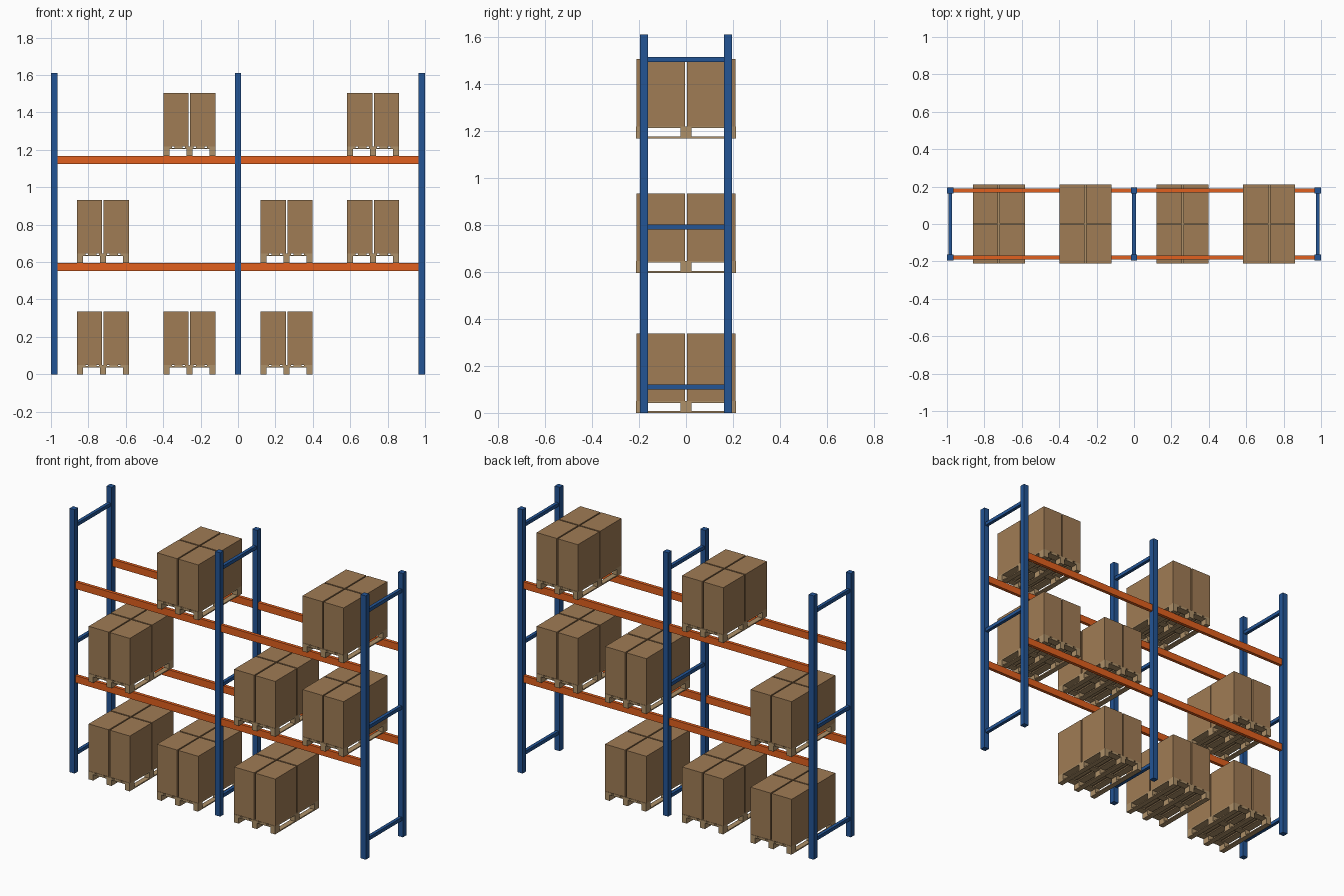
import bpy
import bmesh
from mathutils import Matrix, Vector

cube = bpy.data.objects.get("Cube")
if cube:
    bpy.data.objects.remove(cube, do_unlink=True)


def material(name, rgb):
    mat = bpy.data.materials.new(name)
    mat.use_nodes = True
    mat.diffuse_color = (*rgb, 1)
    mat.node_tree.nodes["Principled BSDF"].inputs["Base Color"].default_value = (*rgb, 1)
    return mat


def boxes_mesh(name, boxes, mat):
    """One mesh made of boxes, each given as (centre, size)."""
    bm = bmesh.new()
    for centre, size in boxes:
        bmesh.ops.create_cube(bm, size=1, matrix=Matrix.Translation(centre) @ Matrix.Diagonal((*size, 1)))
    mesh = bpy.data.meshes.new(name)
    bm.to_mesh(mesh)
    bm.free()
    mesh.materials.append(mat)
    return mesh


def place(name, mesh, location=(0, 0, 0)):
    obj = bpy.data.objects.new(name, mesh)
    obj.location = Vector(location)
    bpy.context.collection.objects.link(obj)
    return obj


blue = material("blue_steel", (0.017, 0.09, 0.3))
orange = material("orange_steel", (0.75, 0.115, 0.013))
card = material("cardboard", (0.35, 0.2, 0.09))
wood = material("pallet_wood", (0.42, 0.28, 0.14))

# Rack dimensions
POST = 0.034
HEIGHT = 1.61
FRAME_X = 1 - POST / 2
RACK_Y = 0.179
BEAM_H = 0.043
LEVELS = (0, 0.596, 1.168)

# Upright frames: two posts joined by three cross braces
post = boxes_mesh("post", [((0, 0, HEIGHT / 2), (POST, POST, HEIGHT))], blue)
brace = boxes_mesh("brace", [((0, 0, 0), (0.02, 2 * RACK_Y - POST, 0.021))], blue)
for side, x in (("right", -FRAME_X), ("middle", 0), ("left", FRAME_X)):
    place(f"{side}_front_post", post, (x, -RACK_Y, 0))
    place(f"{side}_back_post", post, (x, RACK_Y, 0))
    for label, z in (("lower", 0.11), ("centre", 0.79), ("upper", 1.503)):
        place(f"{side}_{label}_brace", brace, (x, 0, z))

# Load beams spanning each bay
beam = boxes_mesh("beam", [((0, 0, -BEAM_H / 2), (FRAME_X - POST, 0.02, BEAM_H))], orange)
for level, z in enumerate(LEVELS[1:], 1):
    for bay, x in (("right", -FRAME_X / 2), ("left", FRAME_X / 2)):
        for face, y in (("front", -RACK_Y), ("back", RACK_Y)):
            place(f"{bay}_{face}_beam_{level}", beam, (x, y, z))

# Pallet: runners, blocks, cross boards and deck boards
W, D = 0.278, 0.425
BOARD, BLOCK_H = 0.007, 0.029
FOOT_X, FOOT_Y = 0.032, 0.045
xs = [s * (W - FOOT_X) / 2 for s in (-1, 0, 1)]
ys = [s * (D - FOOT_Y) / 2 for s in (-1, 0, 1)]
cross_z = BOARD * 1.5 + BLOCK_H
deck_z = cross_z + BOARD
parts = [((x, 0, BOARD / 2), (FOOT_X, D, BOARD)) for x in xs]
parts += [((x, y, BOARD + BLOCK_H / 2), (FOOT_X, FOOT_Y, BLOCK_H)) for x in xs for y in ys]
parts += [((0, y, cross_z), (W, FOOT_Y, BOARD)) for y in ys]
deck_w, step = 0.045, (W - 0.045) / 4
parts += [((i * step, 0, deck_z), (deck_w, D, BOARD)) for i in range(-2, 3)]
pallet = boxes_mesh("pallet", parts, wood)

# Four cartons standing on a pallet with narrow gaps between them
BASE, TOP, GAP = deck_z + BOARD / 2, 0.337, 0.008
size = ((W - GAP) / 2, (D - 0.004 - GAP) / 2, TOP - BASE)
cartons = boxes_mesh("cartons", [
    ((sx * (size[0] + GAP) / 2, sy * (size[1] + GAP) / 2, (BASE + TOP) / 2), size)
    for sx in (-1, 1) for sy in (-1, 1)], card)

# Loaded pallets on each level
OUTER, INNER = 0.722, 0.26
loads = ((-OUTER, -INNER, INNER), (-OUTER, INNER, OUTER), (-INNER, OUTER))
for level, (z, row) in enumerate(zip(LEVELS, loads)):
    for slot, x in enumerate(row, 1):
        place(f"pallet_{level}_{slot}", pallet, (x, 0, z))
        place(f"cartons_{level}_{slot}", cartons, (x, 0, z))
